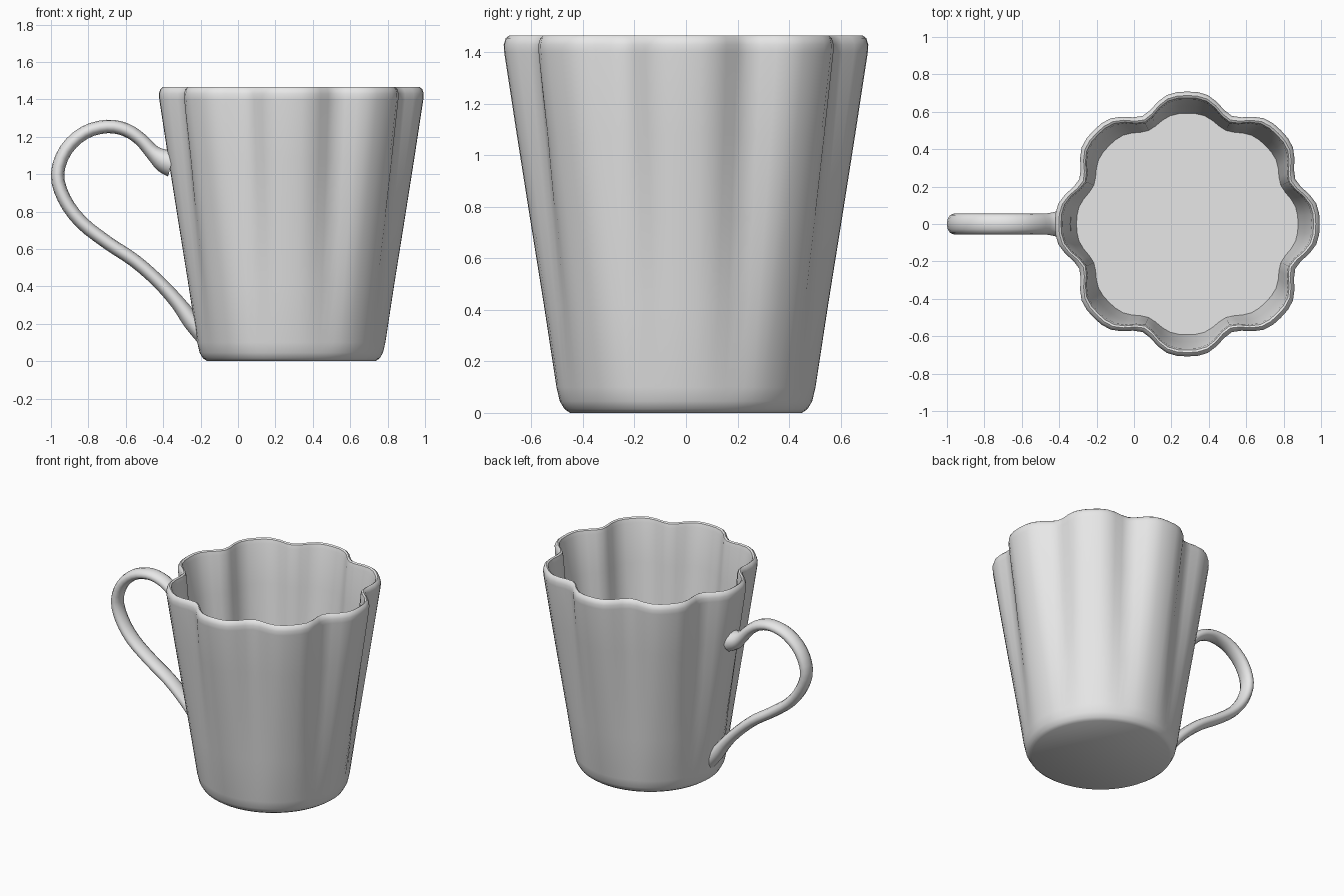
import bpy, bmesh, math
from mathutils import Vector

cube = bpy.data.objects.get("Cube")
if cube:
    bpy.data.objects.remove(cube, do_unlink=True)

CENTRE_X = 0.285
LOBES = 8
SEGMENTS = 80
HEIGHT = 1.465

# One plain glaze colour
glaze = bpy.data.materials.new("grey_glaze")
glaze.use_nodes = True
colour = (0.8, 0.8, 0.8, 1)
glaze.diffuse_color = colour
glaze.node_tree.nodes["Principled BSDF"].inputs["Base Color"].default_value = colour


def loft(name, rings, sharp_angle):
    """Skin a list of closed rings, cap both ends and shade smooth."""
    bm = bmesh.new()
    loops = [[bm.verts.new(p) for p in ring] for ring in rings]
    count = len(rings[0])
    for a, b in zip(loops, loops[1:]):
        for i in range(count):
            j = (i + 1) % count
            bm.faces.new((a[i], a[j], b[j], b[i]))
    bm.faces.new(loops[0][::-1])
    bm.faces.new(loops[-1])
    bmesh.ops.recalc_face_normals(bm, faces=bm.faces)
    mesh = bpy.data.meshes.new(name)
    bm.to_mesh(mesh)
    bm.free()
    mesh.materials.append(glaze)
    obj = bpy.data.objects.new(name, mesh)
    bpy.context.collection.objects.link(obj)
    bpy.ops.object.select_all(action='DESELECT')
    obj.select_set(True)
    bpy.context.view_layer.objects.active = obj
    bpy.ops.object.shade_smooth_by_angle(angle=math.radians(sharp_angle))
    return obj


def scalloped_ring(radius, z):
    """Circle whose narrow valleys deepen with height."""
    depth = 0.085 * z / HEIGHT
    ring = []
    for i in range(SEGMENTS):
        a = math.tau * i / SEGMENTS
        valley = ((1 - math.cos(LOBES * a)) / 2) ** 2
        r = radius - depth * valley
        ring.append((CENTRE_X + r * math.cos(a), r * math.sin(a), z))
    return ring


# Cup: base, outer wall, rounded rim, inner wall and inner floor
profile = [(0.45, 0), (0.472, 0.015), (0.49, 0.045), (0.503, 0.1),
           (0.552, 0.42), (0.605, 0.75), (0.657, 1.08), (0.706, 1.4),
           (0.708, 1.43), (0.7, 1.455), (0.687, HEIGHT), (0.675, 1.458),
           (0.666, 1.43), (0.63, 1.16), (0.592, 0.88)]
loft("cup_body", [scalloped_ring(r, z) for r, z in profile], 40)


def catmull(a, b, c, d, t):
    return 0.5 * (2 * b + (c - a) * t + (2 * a - 5 * b + 4 * c - d) * t * t
                  + (3 * b - a - 3 * c + d) * t ** 3)


# Handle: centre line as x, z and thickness factor, flared at the joints
path = [(-0.355, 1.06, 2.1), (-0.4, 1.075, 1.75), (-0.455, 1.115, 1.15),
        (-0.52, 1.185, 1), (-0.6, 1.237, 1), (-0.7, 1.255, 1),
        (-0.82, 1.222, 1), (-0.92, 1.13, 1), (-0.965, 1.0, 1),
        (-0.93, 0.87, 1), (-0.84, 0.745, 1), (-0.7, 0.635, 1),
        (-0.55, 0.535, 1), (-0.42, 0.42, 1), (-0.32, 0.31, 1.1),
        (-0.25, 0.215, 1.3), (-0.18, 0.13, 1.3)]
points = [Vector(p) for p in path]
padded = [points[0]] + points + [points[-1]]
samples = [catmull(*padded[k:k + 4], step / 3)
           for k in range(len(points) - 1) for step in range(3)] + [points[-1]]
rings = []
for k, s in enumerate(samples):
    ahead = samples[min(k + 1, len(samples) - 1)]
    behind = samples[max(k - 1, 0)]
    tangent = Vector((ahead.x - behind.x, ahead.y - behind.y)).normalized()
    ring = []
    for i in range(12):
        a = math.tau * i / 12
        across = 0.036 * s.z * math.cos(a)
        ring.append((s.x - tangent.y * across,
                     0.055 * (1 + (s.z - 1) * 0.4) * math.sin(a),
                     s.y + tangent.x * across))
    rings.append(ring)
loft("handle", rings, 50)
